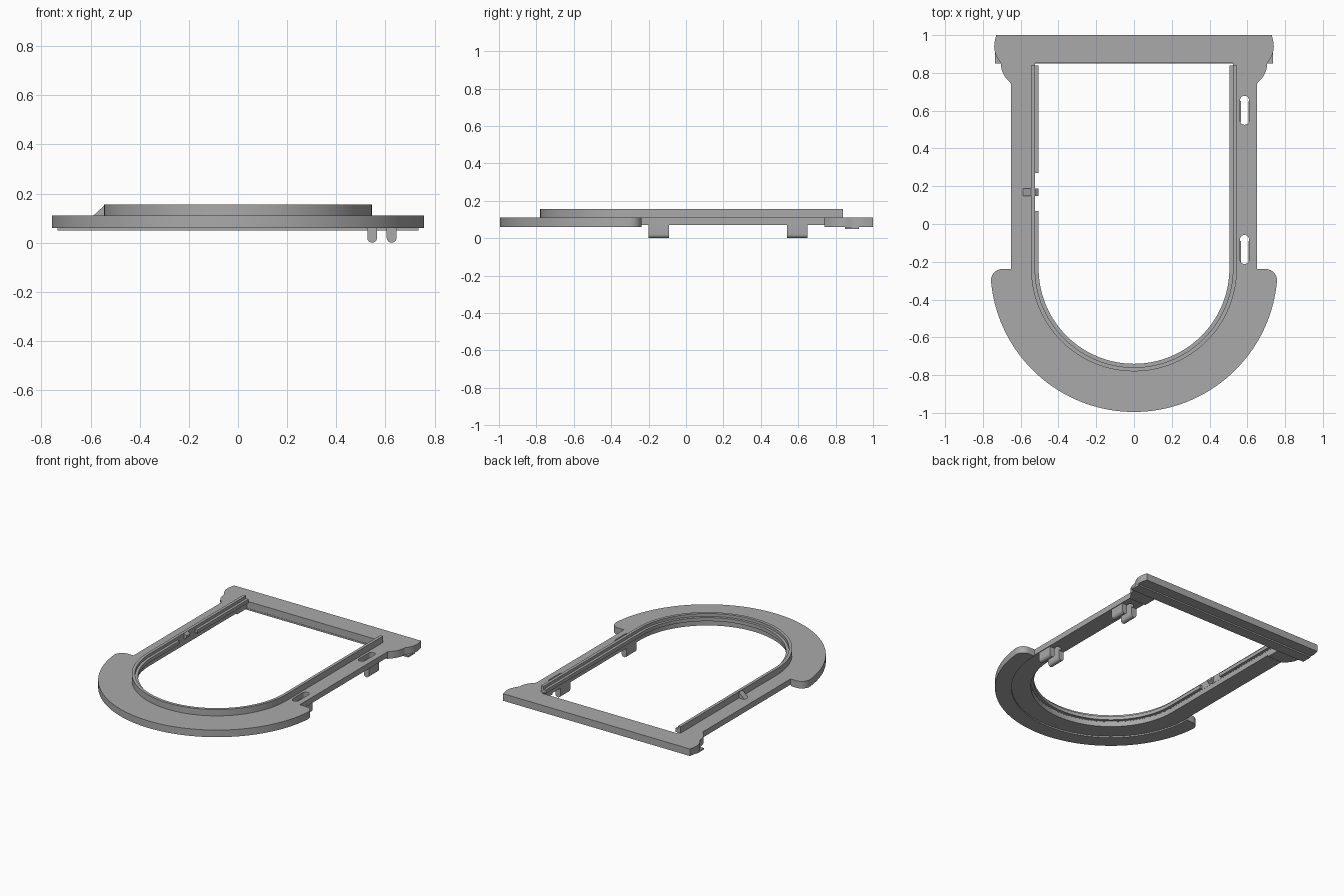
import bpy, bmesh
from math import sin, cos, pi, radians

cube = bpy.data.objects.get("Cube")
if cube:
    bpy.data.objects.remove(cube, do_unlink=True)

grey = bpy.data.materials.new("plain grey")
grey.use_nodes = True
grey.diffuse_color = (0.4, 0.4, 0.4, 1)
grey.node_tree.nodes["Principled BSDF"].inputs["Base Color"].default_value = grey.diffuse_color

ARCH_Y = -0.235  # centre of the round end


def arc(cx, cy, r, a0, a1, n):
    return [(cx + r * cos(radians(a0 + (a1 - a0) * i / n)),
             cy + r * sin(radians(a0 + (a1 - a0) * i / n))) for i in range(n + 1)]


def prism(name, outline, lo, hi, axis="z"):
    """Extrude a 2D outline along z, x or y."""
    place = {"z": lambda a, b, c: (a, b, c),
             "x": lambda a, b, c: (c, a, b),
             "y": lambda a, b, c: (a, c, b)}[axis]
    bm = bmesh.new()
    face = bm.faces.new([bm.verts.new(place(a, b, lo)) for a, b in outline])
    top = bmesh.ops.extrude_face_region(bm, geom=[face])["geom"]
    for v in top:
        if isinstance(v, bmesh.types.BMVert):
            v.co = place(*{"z": (v.co.x, v.co.y), "x": (v.co.y, v.co.z),
                           "y": (v.co.x, v.co.z)}[axis], hi)
    bmesh.ops.recalc_face_normals(bm, faces=bm.faces)
    mesh = bpy.data.meshes.new(name)
    bm.to_mesh(mesh)
    bm.free()
    mesh.materials.append(grey)
    obj = bpy.data.objects.new(name, mesh)
    bpy.context.collection.objects.link(obj)
    return obj


def box(name, x0, x1, y0, y1, z0, z1):
    return prism(name, [(x0, y0), (x1, y0), (x1, y1), (x0, y1)], z0, z1)


def activate(obj):
    bpy.ops.object.select_all(action="DESELECT")
    obj.select_set(True)
    bpy.context.view_layer.objects.active = obj


def cut(obj, cutter):
    cutter.hide_render = True
    mod = obj.modifiers.new("cut", "BOOLEAN")
    mod.operation, mod.solver, mod.object = "DIFFERENCE", "EXACT", cutter
    activate(obj)
    bpy.ops.object.modifier_apply(modifier=mod.name)
    bpy.data.objects.remove(cutter, do_unlink=True)


def smooth(obj):
    activate(obj)
    bpy.ops.object.shade_smooth_by_angle(angle=radians(25))


def u_line(r, top):
    return [(-r, top)] + arc(0, ARCH_Y, r, 180, 360, 64) + [(r, top)]


def u_strip(name, r0, r1, top, z0, z1):
    return prism(name, u_line(r1, top) + u_line(r0, top)[::-1], z0, z1)


# Frame outline: round end with shoulders, straight rails, moulded back corners
right = (arc(0, ARCH_Y, 0.76, -90, -5, 48)
         + arc(0.697, -0.298, 0.06, 0, 90, 10)
         + [(0.65, -0.238), (0.65, 0.74)]
         + arc(0.58, 0.85, 0.125, -50, 0, 8)
         + arc(0.62, 0.94, 0.12, -40, 12, 8)
         + [(0.73, 1.0)])
frame = prism("frame", right + [(-x, y) for x, y in right[:0:-1]], 0.06, 0.11)
cut(frame, prism("opening", u_line(0.525, 0.852), 0, 0.2))
cut(frame, prism("underside_recess", u_line(0.652, 0.74), 0, 0.07))
for y in (-0.135, 0.602):
    slot = arc(0.585, y + 0.053, 0.024, 0, 180, 12) + arc(0.585, y - 0.053, 0.024, 180, 360, 12)
    cut(frame, prism("slot", slot, 0, 0.2))
smooth(frame)

# Raised lip with a lower inner ledge, interrupted beside the catch
smooth(u_strip("lip", 0.524, 0.545, 0.84, 0.105, 0.155))
ledge = u_strip("inner_ledge", 0.505, 0.5245, 0.84, 0.11, 0.135)
cut(ledge, box("ledge_gap", -0.6, -0.45, 0.07, 0.27, 0, 0.2))
smooth(ledge)

# Catch on the rail: sloped brace outside and a small tab inside
prism("catch_brace", [(-0.59, 0.109), (-0.54, 0.109), (-0.54, 0.155)], 0.147, 0.188, "y")
prism("catch_tab", [(-0.525, 0.11), (-0.505, 0.125), (-0.505, 0.14), (-0.525, 0.155)],
      0.147, 0.188, "y")

# Ridge under the back bar
box("back_ridge", -0.735, 0.735, 0.85, 0.925, 0.05, 0.061)

# Pairs of rounded prongs under the slotted rail
for y in (-0.145, 0.595):
    for x in (0.546, 0.625):
        prong = arc(x, 0.02, 0.02, 180, 360, 12) + [(x + 0.02, 0.075), (x - 0.02, 0.075)]
        smooth(prism("prong", prong, y - 0.055, y + 0.055, "y"))
